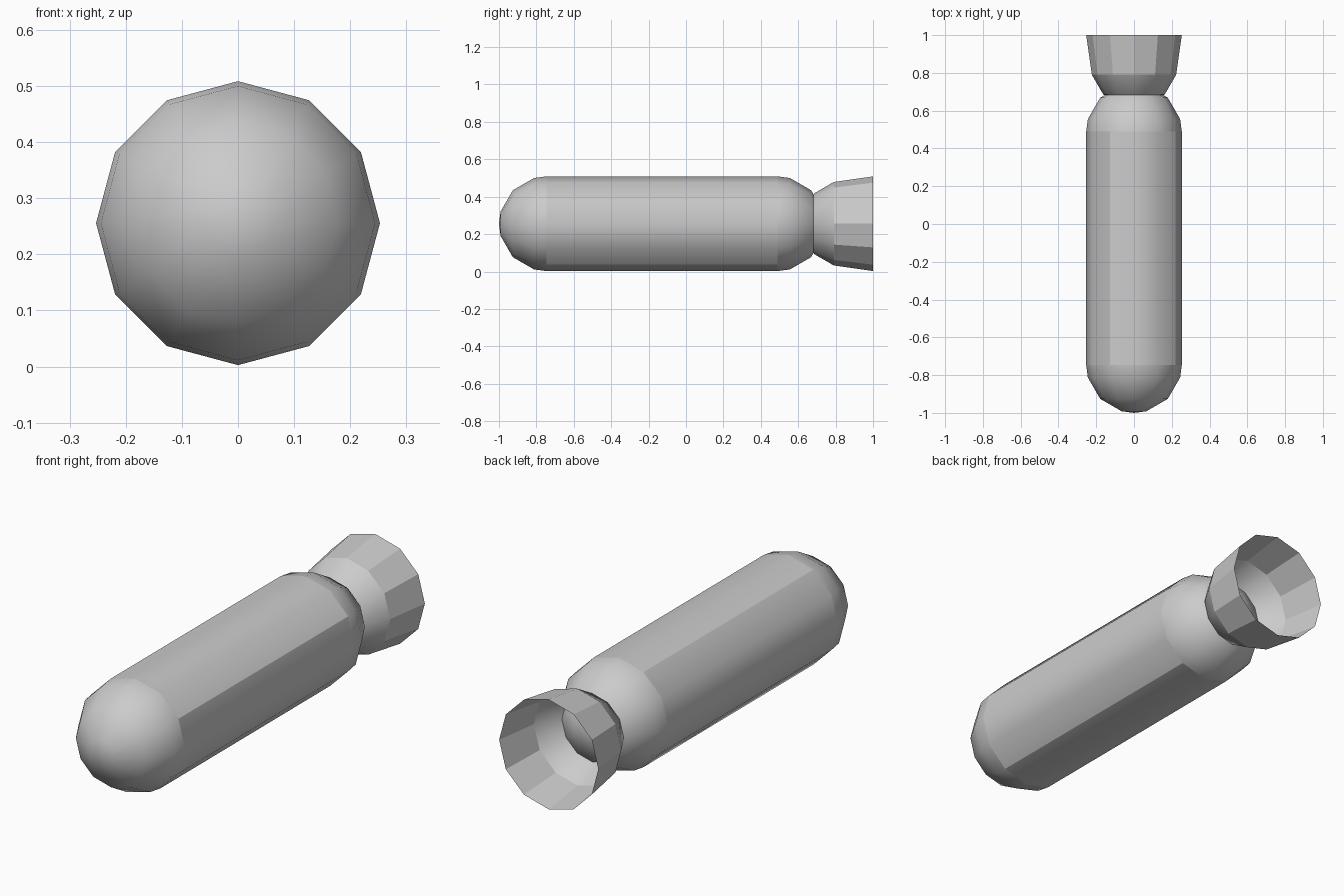
import bpy, bmesh, math

if "Cube" in bpy.data.objects:
    bpy.data.objects.remove(bpy.data.objects["Cube"])

N, R, CZ = 12, 0.253, 0.2555


def lathe(name, profile, smooth=True, sharp_sides=()):
    """Revolve (radius, y) points round the long axis; radius 0 makes a pole."""
    bm = bmesh.new()
    rings = []
    for r, y in profile:
        if r == 0:
            rings.append([bm.verts.new((0, y, CZ))] * N)
        else:
            rings.append([bm.verts.new((r * math.cos(i * math.tau / N), y,
                                        CZ + r * math.sin(i * math.tau / N)))
                          for i in range(N)])
    for a, b in zip(rings, rings[1:]):
        for i in range(N):
            j = (i + 1) % N
            f = bm.faces.new(dict.fromkeys((a[i], b[i], b[j], a[j])))
            f.smooth = smooth
    bm.normal_update()
    for i in sharp_sides:
        bm.edges.get((rings[0][i], rings[1][i])).smooth = False
    # profiles run front to back, so make normals face away from the axis
    f = max(bm.faces, key=lambda q: q.calc_area())
    c = f.calc_center_median()
    if f.normal.x * c.x + f.normal.z * (c.z - CZ) < 0:
        bmesh.ops.reverse_faces(bm, faces=bm.faces[:])
    me = bpy.data.meshes.new(name)
    bm.to_mesh(me)
    bm.free()
    ob = bpy.data.objects.new(name, me)
    bpy.context.collection.objects.link(ob)
    return ob


def dome(radius, y, direction, angles):
    """Profile of a half sphere from its pole outwards."""
    pts = [(0, y + direction * radius)]
    for a in angles:
        t = math.radians(a)
        pts.append((radius * math.sin(t), y + direction * radius * math.cos(t)))
    return pts


# Straight body with a few hard long edges
lathe("body", [(R, -0.747), (R, 0.49)], sharp_sides=(1, 4, 10))

# Rounded ends
lathe("nose_dome", dome(R, -0.747, -1, (15, 45, 75, 90)))
lathe("rear_dome", dome(R, 0.49, 1, (15, 45, 75, 90)))

# Open nozzle: smooth bowl set into the rear dome, then a faceted flare
bowl = dome(0.231, 0.85, -1, (15, 45, 75))
lathe("nozzle_bowl", bowl)
lathe("nozzle_flare", [bowl[-1], (R, 1.0)], smooth=False)
